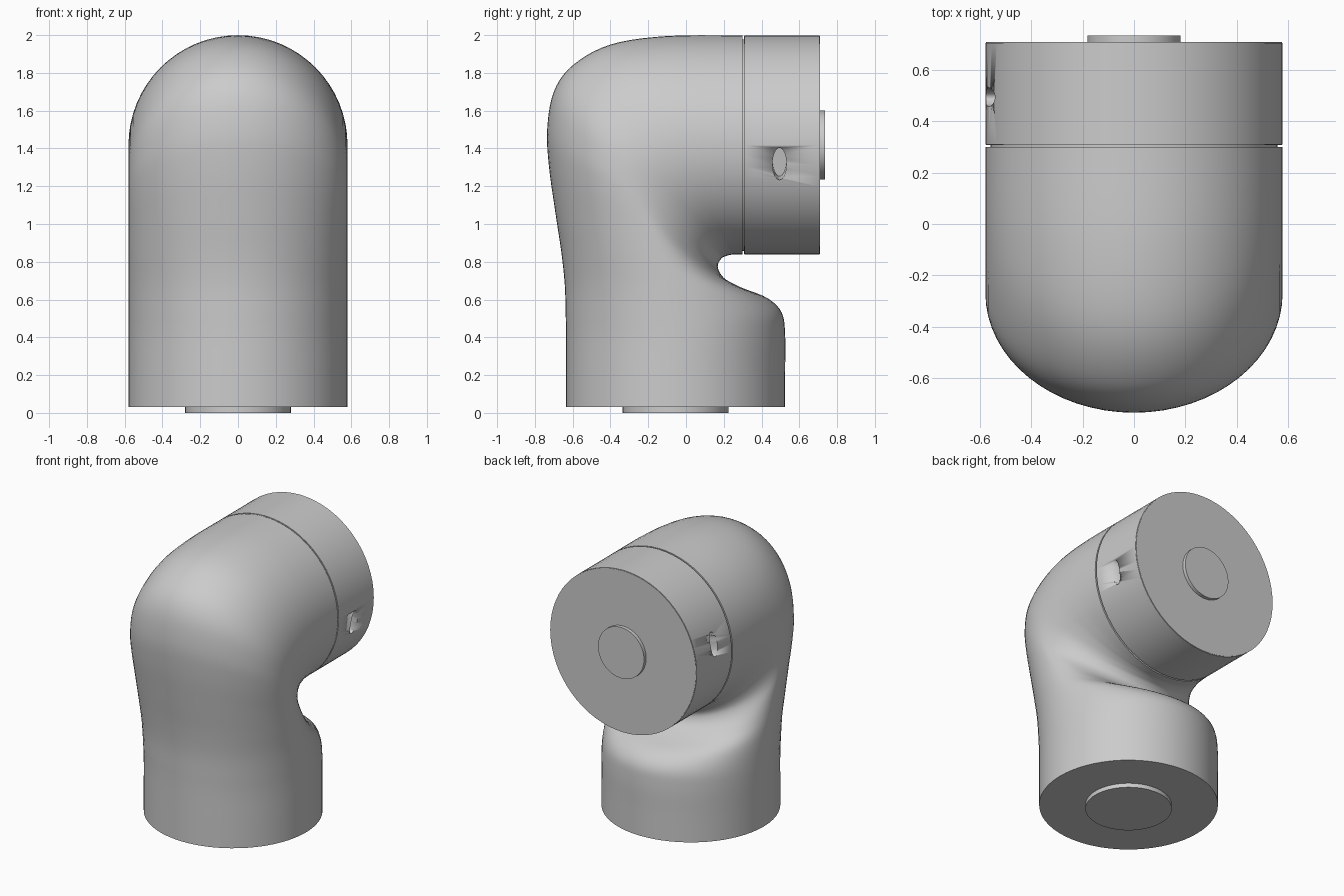
import bpy, bmesh
from math import sin, cos, pi, radians
from mathutils import Matrix, Vector

if "Cube" in bpy.data.objects:
    bpy.data.objects.remove(bpy.data.objects["Cube"])

SEG, R = 64, 0.58          # sides around, main radius
AXIS_Z, BASE_Y = 1.418, -0.055


def finish(bm, name):
    bmesh.ops.recalc_face_normals(bm, faces=bm.faces[:])
    me = bpy.data.meshes.new(name)
    bm.to_mesh(me)
    bm.free()
    ob = bpy.data.objects.new(name, me)
    bpy.context.collection.objects.link(ob)
    for o in bpy.context.selected_objects:
        o.select_set(False)
    ob.select_set(True)
    bpy.context.view_layer.objects.active = ob
    bpy.ops.object.shade_smooth_by_angle(angle=radians(35))
    return ob


def cylinder(name, centre, radius, depth, axis, bevel=0.0):
    bm = bmesh.new()
    rot = Matrix.Rotation(radians(90), 4, 'X') if axis == 'Y' else Matrix.Identity(4)
    bmesh.ops.create_cone(bm, cap_ends=True, segments=SEG, radius1=radius,
                          radius2=radius, depth=depth,
                          matrix=Matrix.Translation(centre) @ rot)
    if bevel:
        rims = [e for e in bm.edges if any(len(f.verts) > 4 for f in e.link_faces)]
        bmesh.ops.bevel(bm, geom=rims, offset=bevel, segments=2, affect='EDGES')
    return finish(bm, name)


def spline(pts, t):
    i = min(int(t), len(pts) - 2)
    u = t - i
    a, b, c, d = (pts[max(0, min(len(pts) - 1, i + k))] for k in (-1, 0, 1, 2))
    return 0.5 * (2 * b + (c - a) * u + (2 * a - 5 * b + 4 * c - d) * u * u
                  + (3 * b - a - 3 * c + d) * u ** 3)


# Elbow body: each row is outer bend, spine and inner bend as (y, z)
rows = [
    (-.635, .03, -.055, .03, .525, .03),
    (-.635, .22, -.055, .20, .525, .22),
    (-.635, .40, -.055, .38, .525, .41),
    (-.637, .52, -.07, .52, .507, .53),
    (-.642, .68, -.10, .68, .43, .608),
    (-.660, .85, -.15, .83, .29, .665),
    (-.690, 1.05, -.20, .98, .200, .715),
    (-.725, 1.30, -.25, 1.10, .168, .775),
    (-.735, 1.50, -.27, 1.20, .188, .818),
    (-.700, 1.70, -.24, 1.30, .220, .833),
    (-.600, 1.84, -.12, 1.37, .245, .838),
    (-.400, 1.95, 0, 1.40, .262, .838),
    (-.100, 1.995, .12, 1.415, .28, .838),
    (.300, 1.998, .30, 1.418, .30, .838),
]
outer, spine, inner = ([Vector((0, r[k], r[k + 1])) for r in rows] for k in (0, 2, 4))
bm = bmesh.new()
rings = []
STEPS = 5
for s in range((len(rows) - 1) * STEPS + 1):
    t = s / STEPS
    p, c, q = spline(outer, t), spline(spine, t), spline(inner, t)
    ring = []
    for k in range(SEG):
        a = 2 * pi * k / SEG
        arm = p - c if cos(a) > 0 else q - c
        ring.append(bm.verts.new(c + arm * abs(cos(a)) + Vector((R * sin(a), 0, 0))))
    rings.append(ring)
for r0, r1 in zip(rings, rings[1:]):
    for k in range(SEG):
        j = (k + 1) % SEG
        bm.faces.new((r0[k], r0[j], r1[j], r1[k]))
bm.faces.new(rings[0])
bm.faces.new(rings[-1])
finish(bm, "elbow_body")

# Collar behind the groove, with the groove core
cylinder("groove_core", (0, .305, AXIS_Z), R - .02, .06, 'Y')
collar = cylinder("collar", (0, .509, AXIS_Z), R, .402, 'Y', bevel=.003)

# Oval pin holes on both sides, on one slightly tilted line
for side, angle in ((1, -10), (-1, 12)):
    a = radians(angle)
    pos = Vector((side * cos(a) * R, .495, AXIS_Z + sin(a) * R))
    bm = bmesh.new()
    bmesh.ops.create_cone(bm, cap_ends=True, segments=32, radius1=1, radius2=1, depth=.24,
                          matrix=Matrix.Translation(pos)
                          @ Matrix.Rotation(radians(90) - side * a, 4, 'Y')
                          @ Matrix.Diagonal((.086, .037, 1, 1)))
    cutter = finish(bm, "hole_cutter")
    cutter.hide_render = True
    mod = collar.modifiers.new("pin_hole", 'BOOLEAN')
    mod.operation, mod.object, mod.solver = 'DIFFERENCE', cutter, 'EXACT'
    bpy.context.view_layer.objects.active = collar
    bpy.ops.object.modifier_apply(modifier=mod.name)
    bpy.data.objects.remove(cutter)

# Raised discs on the two end faces
cylinder("rear_disc", (0, .7175, AXIS_Z), .182, .035, 'Y')
cylinder("base_disc", (0, BASE_Y, .02), .28, .04, 'Z')
